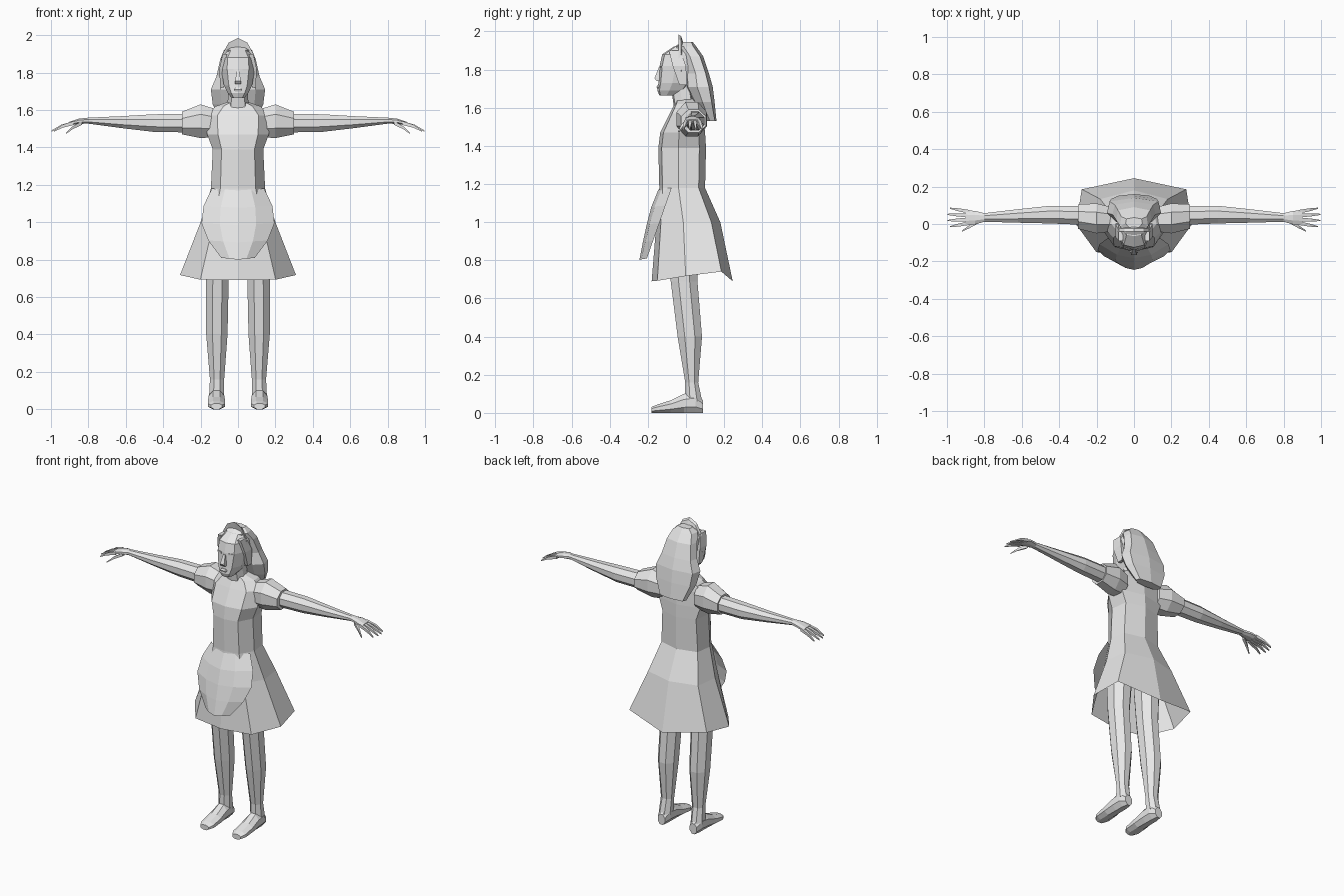
import bpy, bmesh, math
from mathutils import Vector

if "Cube" in bpy.data.objects:
    bpy.data.objects.remove(bpy.data.objects["Cube"])

grey = bpy.data.materials.new("plain grey")
grey.diffuse_color = (.8, .8, .8, 1)
grey.use_nodes = True
grey.node_tree.nodes["Principled BSDF"].inputs["Base Color"].default_value = grey.diffuse_color


def loft(name, rings, closed=True, capped=True, mirror=False):
    """Skin a list of point rings into one flat-shaded object."""
    bm = bmesh.new()
    rows = [[bm.verts.new(point) for point in ring] for ring in rings]
    count = len(rows[0])
    for low, high in zip(rows, rows[1:]):
        for i in range(count if closed else count - 1):
            j = (i + 1) % count
            bm.faces.new((low[i], low[j], high[j], high[i]))
    if closed:
        bm.faces.new(rows[-1])
        if capped:
            bm.faces.new(rows[0])
    bmesh.ops.recalc_face_normals(bm, faces=bm.faces[:])
    mesh = bpy.data.meshes.new(name)
    bm.to_mesh(mesh)
    bm.free()
    mesh.materials.append(grey)
    obj = bpy.data.objects.new(name, mesh)
    bpy.context.collection.objects.link(obj)
    if mirror:
        obj.modifiers.new("Mirror", 'MIRROR').use_mirror_merge = False


def body_ring(z, front, back, width, sweep=0):
    """Symmetric eight-point section; sweep raises the rear sides."""
    depth = back - front
    half = [(0, front),
            (.65 * width, front + .07 * depth),
            (width, front + .42 * depth),
            (.9 * width, back - .14 * depth),
            (0, back)]
    right = [(x, y, z + sweep * x * (y - front)) for x, y in half]
    left = [(-x, y, height) for x, y, height in right[-2:0:-1]]
    return right + left


def body(name, table, capped=True):
    loft(name, [body_ring(*row) for row in table], capped=capped)


def limb_ring(axis, position, a, b, radius_a, radius_b, sides):
    """Flat-sided oval section across the given axis."""
    points = []
    widen = 1 / math.cos(math.pi / sides)
    for i in range(sides):
        angle = math.tau * (i + .5) / sides
        point = [a + radius_a * widen * math.cos(angle),
                 b + radius_b * widen * math.sin(angle)]
        point.insert(axis, position)
        points.append(point)
    return points


def limb(name, axis, table, sides=8, mirror=True):
    loft(name, [limb_ring(axis, *row, sides) for row in table], mirror=mirror)


X, Y, Z = range(3)

# Dress, open at the hem
body("dress", [
    (.69, -.18, .245, .31, .5),
    (1, -.155, .18, .2),
    (1.18, -.14, .1, .145),
    (1.39, -.145, .105, .135),
    (1.47, -.135, .1, .165),
    (1.57, -.085, .09, .17),
    (1.62, -.06, .08, .12),
    (1.645, -.05, .05, .05)], capped=False)

# Apron hanging in front of the skirt, bulging at the hips
apron = []
columns = (-1, -.5, 0, .5, 1)
for row in range(5):
    drop = row / 4
    width = .14 - .05 * drop + .08 * math.sin(math.pi * drop)
    middle = -.145 - .1 * drop ** .7
    edge = -.075 - .13 * drop
    height = 1.18 - .37 * drop
    apron.append([(width * side, middle + (edge - middle) * side * side,
                   height + .01 * (abs(side) - 1)) for side in columns])
loft("apron", apron, closed=False)

# Neck and head
body("neck", [(1.58, -.06, .05, .06), (1.72, -.08, .03, .05)])
body("head", [
    (1.665, -.14, -.05, .035),
    (1.69, -.15, 0, .055),
    (1.73, -.145, .03, .075),
    (1.82, -.138, .06, .09),
    (1.88, -.125, .06, .085),
    (1.92, -.065, .05, .06)])
limb("nose", Z, [
    (1.74, 0, -.14, .016, .014),
    (1.755, 0, -.145, .015, .02),
    (1.81, 0, -.135, .007, .008)], sides=4, mirror=False)
limb("lips", Z, [
    (1.7, 0, -.145, .016, .006),
    (1.71, 0, -.147, .022, .008),
    (1.72, 0, -.143, .014, .006)], sides=4, mirror=False)
limb("eyelid", X, [
    (.025, -.131, 1.815, .006, .005),
    (.06, -.122, 1.815, .006, .005)], sides=4)

# Hair falling down the back, with a lock beside each cheek
body("hair", [
    (1.945, -.02, .035, .045),
    (1.92, -.06, .055, .075),
    (1.87, -.03, .09, .095),
    (1.78, 0, .12, .115),
    (1.71, 0, .14, .145),
    (1.63, .04, .15, .135),
    (1.53, .1, .16, .09)])
limb("side_lock", Z, [
    (1.9, .07, -.06, .012, .03),
    (1.82, .09, -.035, .01, .035),
    (1.72, .085, -.015, .01, .02)], sides=4)

# Upright headband arching from ear to ear
headband = []
for step in range(7):
    angle = math.pi * step / 6
    across, up = math.cos(angle), math.sin(angle)
    outer, inner = Vector((.1 * across, 0, 1.8 + .185 * up)), Vector((.08 * across, 0, 1.8 + .13 * up))
    headband.append([outer + Vector((0, -.04, 0)), outer + Vector((0, -.025, -.01)),
                     inner + Vector((0, -.01, 0)), inner + Vector((0, -.03, 0))])
loft("headband", headband)

# Puffed sleeves, arms and palms
limb("sleeve", X, [
    (.12, .025, 1.53, .065, .075),
    (.2, .03, 1.54, .08, .09),
    (.3, .04, 1.53, .065, .06)])
limb("arm", X, [
    (.25, .045, 1.53, .05, .05),
    (.45, .05, 1.53, .047, .047),
    (.62, .043, 1.535, .036, .032),
    (.8, .035, 1.543, .023, .016),
    (.85, .034, 1.54, .036, .014),
    (.9, .033, 1.528, .04, .01)])


def finger(name, base, tip):
    """Bent finger tapering from the palm to its tip."""
    base, tip = Vector(base), Vector(tip)
    knuckle = base.lerp(tip, .55)
    knuckle.z += .007
    limb(name, X, [(*point, radius, radius) for point, radius in
                   ((base, .01), (knuckle, .008), (tip, .003))], sides=4)


# Fingers fanned out evenly, and the thumb
for index, name in enumerate(("little", "ring", "middle", "index")):
    spread = 1.5 - index
    finger(name + "_finger", (.88, .035 + .02 * spread, 1.53),
           (1 - .007 * spread ** 2, .035 + .033 * spread, 1.487))
finger("thumb", (.835, .012, 1.53), (.92, -.038, 1.475))

# Legs
limb("leg", Z, [
    (.9, .105, -.01, .07, .08),
    (.69, .11, -.01, .06, .07),
    (.4, .113, .02, .057, .064),
    (.16, .112, .03, .038, .034),
    (.06, .115, .04, .04, .045)])

# Feet, each section resting on the ground
foot = [(.09, .033, .025), (.05, .055, .04), (-.01, .05, .042),
        (-.08, .033, .046), (-.15, .022, .045), (-.18, .016, .03)]
limb("foot", Y, [(y, .115, rise, width, rise) for y, rise, width in foot])
